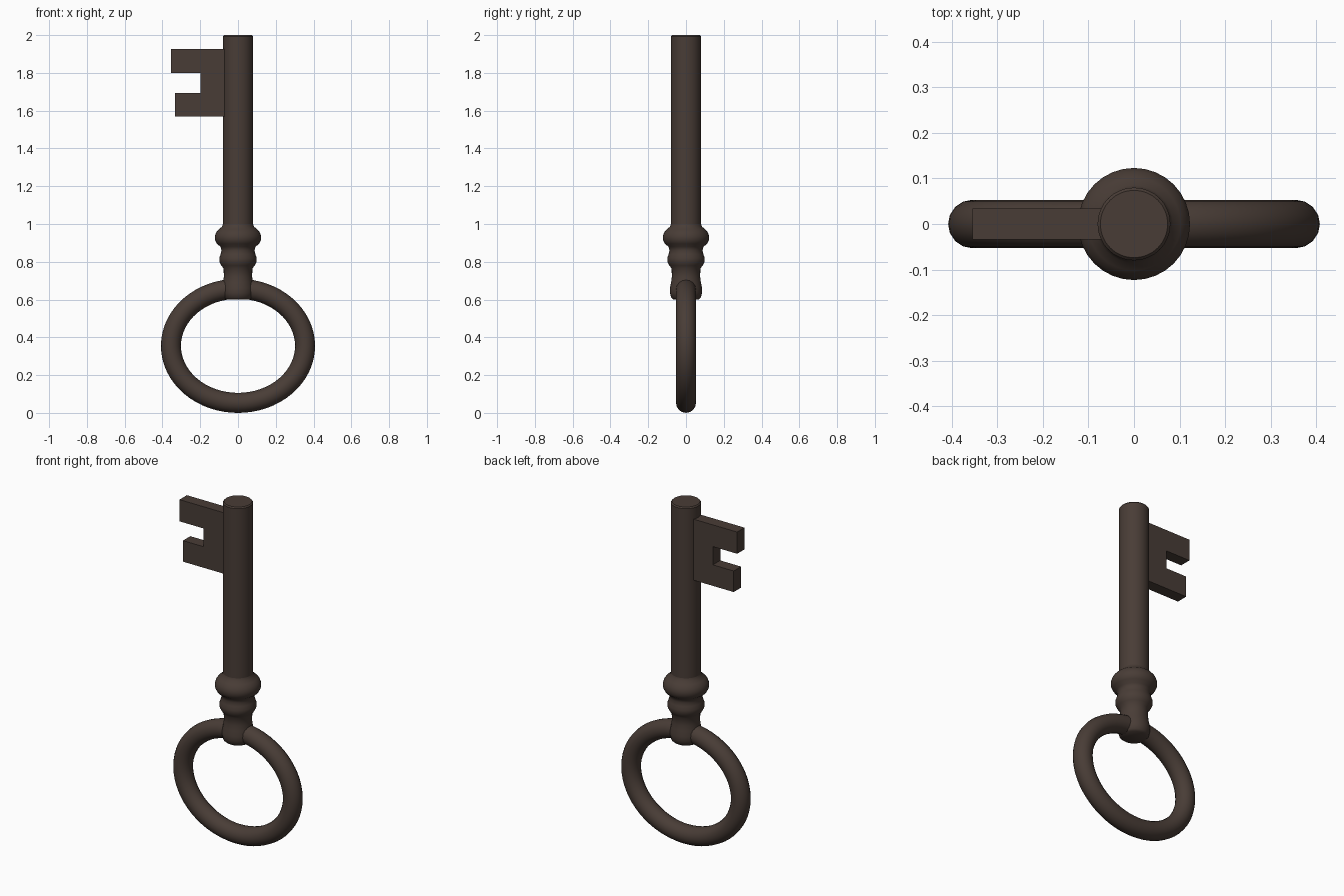
import bpy, bmesh, math

if "Cube" in bpy.data.objects:
    bpy.data.objects.remove(bpy.data.objects["Cube"])

iron = bpy.data.materials.new("dark_iron")
iron.diffuse_color = (0.066, 0.046, 0.037, 1)
iron.use_nodes = True
iron.node_tree.nodes["Principled BSDF"].inputs["Base Color"].default_value = iron.diffuse_color


def make(name, verts, faces, angle=40):
    mesh = bpy.data.meshes.new(name)
    mesh.from_pydata(verts, [], faces)
    bm = bmesh.new()
    bm.from_mesh(mesh)
    bmesh.ops.recalc_face_normals(bm, faces=bm.faces)
    bm.to_mesh(mesh)
    bm.free()
    mesh.materials.append(iron)
    ob = bpy.data.objects.new(name, mesh)
    bpy.context.collection.objects.link(ob)
    bpy.ops.object.select_all(action='DESELECT')
    ob.select_set(True)
    bpy.context.view_layer.objects.active = ob
    bpy.ops.object.shade_smooth_by_angle(angle=math.radians(angle))
    return ob


def lathe(name, profile, n=32):
    # Revolve (radius, height) points around z and cap both ends
    verts = [(r * math.cos(2 * math.pi * i / n), r * math.sin(2 * math.pi * i / n), z)
             for r, z in profile for i in range(n)]
    faces = [(j * n + i, j * n + (i + 1) % n, (j + 1) * n + (i + 1) % n, (j + 1) * n + i)
             for j in range(len(profile) - 1) for i in range(n)]
    last = (len(profile) - 1) * n
    faces += [tuple(range(n)), tuple(range(last, last + n))]
    return make(name, verts, faces)


# Oval ring handle: round tube swept along an ellipse
A, B, R, ZC, N, M = 0.355, 0.302, 0.053, 0.355, 64, 16
verts, faces = [], []
for i in range(N):
    t = 2 * math.pi * i / N
    c, s = math.cos(t), math.sin(t)
    nx, nz = B * c, A * s
    length = math.hypot(nx, nz)
    for j in range(M):
        p = 2 * math.pi * j / M
        d = R * math.cos(p) / length
        verts.append((A * c + nx * d, R * math.sin(p), ZC + B * s + nz * d))
        k = (i + 1) % N
        faces.append((i * M + j, i * M + (j + 1) % M, k * M + (j + 1) % M, k * M + j))
make("ring_handle", verts, faces, 60)

# Turned collar with two beads and a rounded foot over the ring
lathe("collar", [(0.066, 0.60), (0.078, 0.61), (0.085, 0.635), (0.085, 0.66), (0.079, 0.69),
                 (0.075, 0.72), (0.076, 0.765), (0.088, 0.78), (0.098, 0.80), (0.099, 0.82),
                 (0.092, 0.84), (0.087, 0.86), (0.093, 0.88), (0.112, 0.895), (0.122, 0.915),
                 (0.123, 0.935), (0.116, 0.955), (0.102, 0.972), (0.085, 0.985), (0.08, 1.0)])

# Shaft with a lightly eased tip
lathe("shaft", [(0.08, 0.96), (0.08, 1.993), (0.074, 2.0)])

# Notched bit with two teeth
outline = [(-0.04, 1.57), (-0.333, 1.57), (-0.333, 1.693), (-0.198, 1.693),
           (-0.198, 1.80), (-0.355, 1.80), (-0.355, 1.927), (-0.04, 1.927)]
n = len(outline)
verts = [(x, y, z) for y in (-0.034, 0.034) for x, z in outline]
faces = [tuple(range(n)), tuple(range(n, 2 * n))]
faces += [(i, (i + 1) % n, (i + 1) % n + n, i + n) for i in range(n)]
make("bit", verts, faces, 30)
